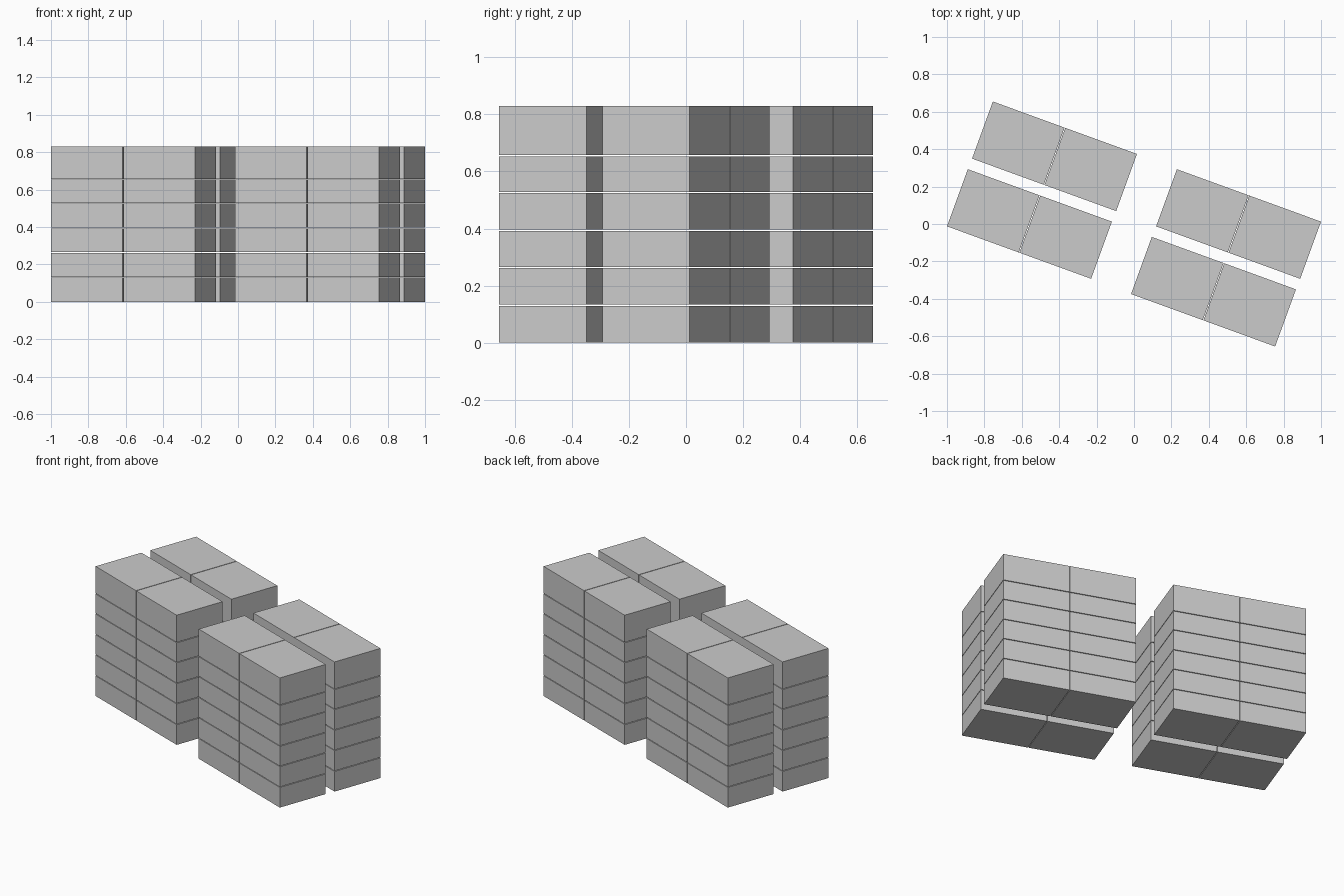
import bpy
from math import radians
from mathutils import Matrix, Vector

if "Cube" in bpy.data.objects:
    bpy.data.objects.remove(bpy.data.objects["Cube"])

ANGLE = Matrix.Rotation(radians(-20), 4, 'Z')
LENGTH, WIDTH, GAP = 0.82, 0.325, 0.004
LEVELS = [0, 0.133, 0.266, 0.396, 0.529, 0.657, 0.83]   # the top layer is taller
STACKS = {"back_left": (-0.425, 0.362), "front_left": (-0.559, 0),
          "back_right": (0.559, 0), "front_right": (0.425, -0.362)}


def box(name, size, location, turn):
    bpy.ops.mesh.primitive_cube_add(size=1)
    ob = bpy.context.object
    ob.name = name
    ob.data.transform(Matrix.Diagonal((*size, 1)))
    ob.location = location
    ob.rotation_euler = turn.to_euler()


# Four turned stacks, each two boxes long and six boxes high
box_length = (LENGTH - GAP) / 2
for stack, (x, y) in STACKS.items():
    for level, (low, high) in enumerate(zip(LEVELS, LEVELS[1:])):
        top = high if high == LEVELS[-1] else high - GAP
        for side, label in ((-1, "a"), (1, "b")):
            offset = ANGLE @ Vector((side * (box_length + GAP) / 2, 0, 0))
            box(f"{stack}_box_{level + 1}{label}",
                (box_length, WIDTH, top - low),
                Vector((x, y, (low + top) / 2)) + offset, ANGLE)
